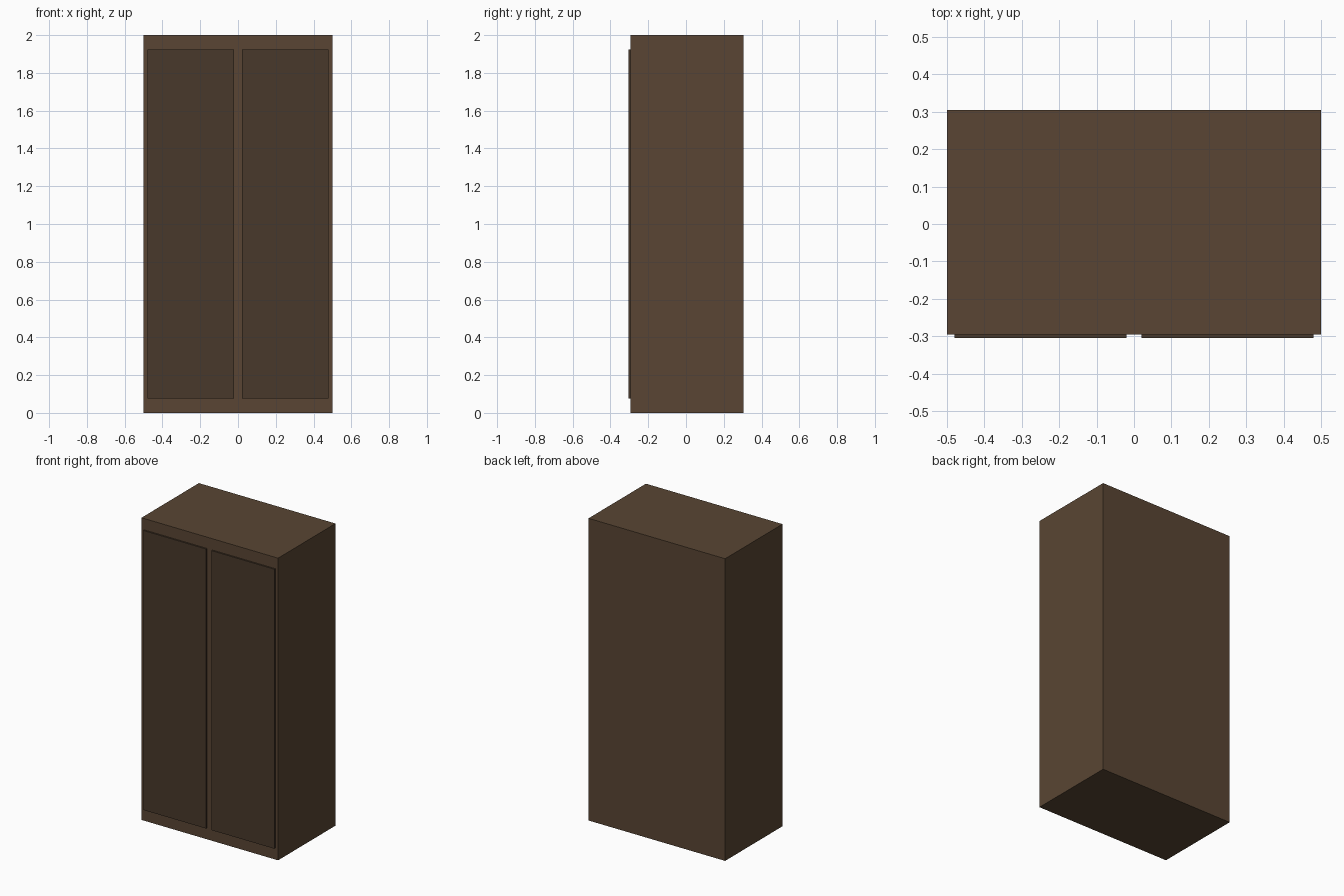
import bpy

if "Cube" in bpy.data.objects:
    bpy.data.objects.remove(bpy.data.objects["Cube"])


def material(name, color):
    mat = bpy.data.materials.new(name)
    mat.diffuse_color = (*color, 1.0)
    mat.use_nodes = True
    mat.node_tree.nodes["Principled BSDF"].inputs["Base Color"].default_value = mat.diffuse_color
    return mat


def box(name, size, center, mat):
    bpy.ops.mesh.primitive_cube_add(size=1, location=center)
    obj = bpy.context.object
    obj.name = name
    obj.scale = size
    bpy.ops.object.transform_apply(location=False, rotation=False, scale=True)
    obj.data.materials.append(mat)
    return obj


body_wood = material("body_wood", (0.10, 0.06, 0.033))
door_wood = material("door_wood", (0.065, 0.04, 0.024))

# Cabinet body
box("wardrobe_body", (1.0, 0.6, 2.0), (0, 0.005, 1.0), body_wood)

# Pair of door panels, set slightly into the body and standing 0.01 proud
for side, x in (("left", -0.25), ("right", 0.25)):
    box(f"{side}_door", (0.46, 0.02, 1.85), (x, -0.295, 1.0), door_wood)
